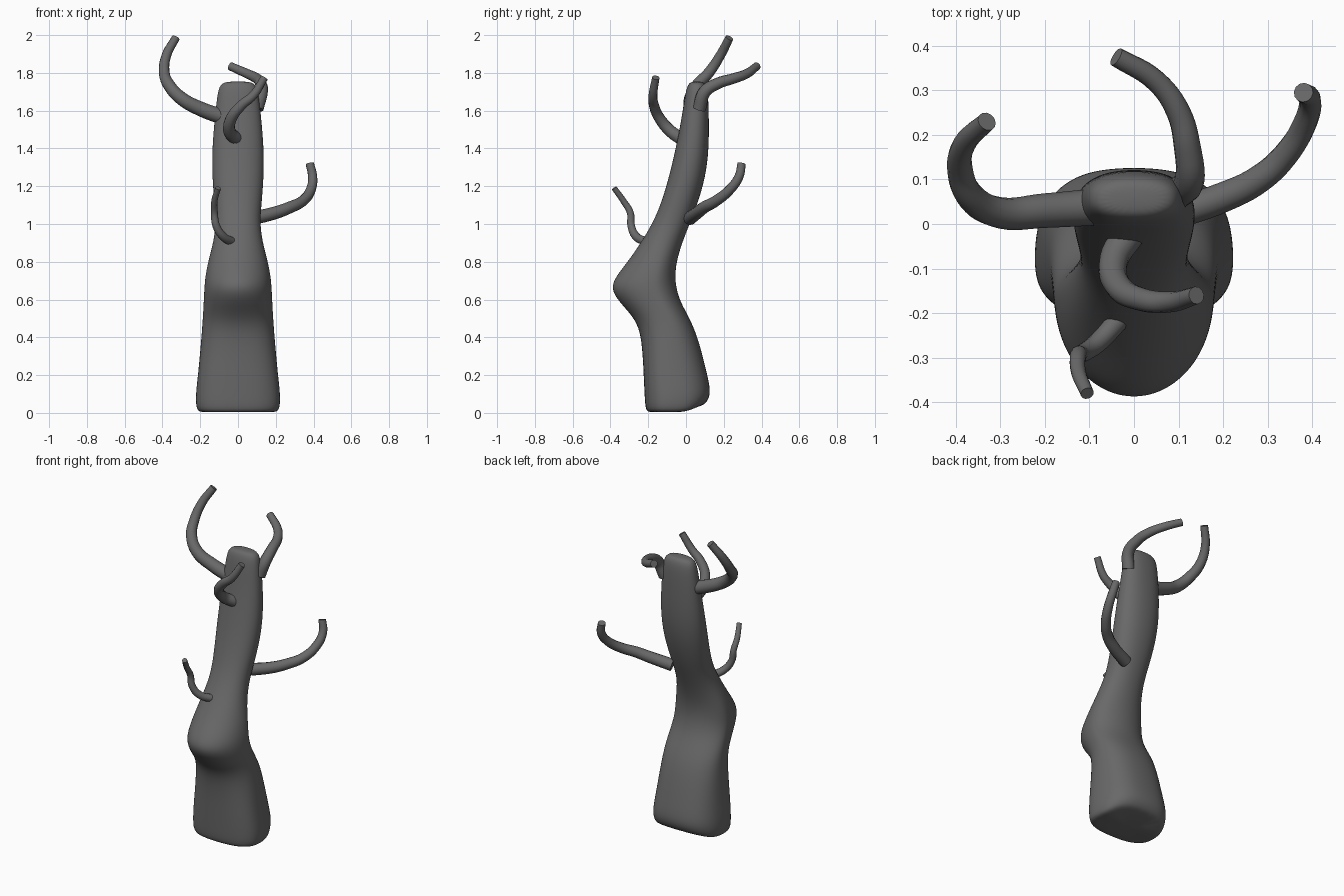
import bpy, bmesh, math
from mathutils import Vector

cube = bpy.data.objects.get("Cube")
if cube:
    bpy.data.objects.remove(cube, do_unlink=True)

bark = bpy.data.materials.new("dark grey bark")
bark.use_nodes = True
colour = (0.14, 0.14, 0.14, 1)
bark.diffuse_color = colour
shader = bark.node_tree.nodes["Principled BSDF"]
shader.inputs["Base Color"].default_value = colour
shader.inputs["Roughness"].default_value = 0.9

SIDES = 24


def signed_power(value, exponent):
    return math.copysign(abs(value) ** exponent, value)


def trunk_ring(bm, height, half_width, front, back, squareness, widest, tilt):
    """One horizontal rounded section; widest is where along its depth it is broadest."""
    middle = front + (back - front) * widest
    ring = []
    for i in range(SIDES):
        angle = math.tau * i / SIDES
        x = half_width * signed_power(math.cos(angle), 2 / squareness)
        side = signed_power(math.sin(angle), 2 / squareness)
        y = middle + side * (back - middle if side > 0 else middle - front)
        ring.append(bm.verts.new((x, y, height + tilt * max(0, y))))
    return ring


def make_trunk(sections):
    bm = bmesh.new()
    rings = [trunk_ring(bm, *section) for section in sections]
    for low, high in zip(rings, rings[1:]):
        for i in range(SIDES):
            j = (i + 1) % SIDES
            bm.faces.new((low[i], low[j], high[j], high[i]))
    bm.faces.new(reversed(rings[0]))
    bm.faces.new(rings[-1])
    mesh = bpy.data.meshes.new("trunk")
    bm.to_mesh(mesh)
    bm.free()
    mesh.shade_smooth()
    mesh.materials.append(bark)
    trunk = bpy.data.objects.new("trunk", mesh)
    bpy.context.collection.objects.link(trunk)
    smooth = trunk.modifiers.new("smooth bark", "SUBSURF")
    smooth.levels = smooth.render_levels = 2
    return trunk


def make_branch(name, thick, thin, path):
    """A curved limb that tapers from thick to thin along the path."""
    curve = bpy.data.curves.new(name, "CURVE")
    curve.dimensions = "3D"
    curve.bevel_depth = 1
    curve.bevel_resolution = 4
    curve.resolution_u = 6
    curve.use_fill_caps = True
    spline = curve.splines.new("BEZIER")
    spline.bezier_points.add(len(path) - 1)
    for i, (point, place) in enumerate(zip(spline.bezier_points, path)):
        point.co = Vector(place)
        point.handle_left_type = point.handle_right_type = "AUTO"
        point.radius = thick + (thin - thick) * i / (len(path) - 1)
    curve.materials.append(bark)
    branch = bpy.data.objects.new(name, curve)
    bpy.context.collection.objects.link(branch)
    bpy.ops.object.select_all(action="DESELECT")
    branch.select_set(True)
    bpy.context.view_layer.objects.active = branch
    bpy.ops.object.convert(target="MESH")
    bpy.ops.object.shade_smooth_by_angle(angle=math.radians(50))


# Trunk sections: height, half width, front, back, squareness, widest, tilt
make_trunk([
    (0, .19, -.19, .08, 2.6, .4, .4),
    (.01, .222, -.215, .11, 2.6, .4, .4),
    (.09, .227, -.22, .135, 2.6, .4, .1),
    (.2, .213, -.225, .115, 2.6, .4, 0),
    (.4, .195, -.235, .065, 2.4, .5, 0),
    (.5, .188, -.27, .02, 2.2, .6, 0),
    (.59, .183, -.36, -.03, 2, .65, 0),
    (.66, .18, -.4, -.05, 2, .65, 0),
    (.72, .175, -.375, -.057, 2, .65, 0),
    (.8, .16, -.31, -.05, 2, .6, 0),
    (.9, .132, -.24, -.02, 2.1, .5, 0),
    (1, .117, -.18, .02, 2.2, .5, 0),
    (1.1, .125, -.135, .06, 2.2, .5, 0),
    (1.25, .138, -.09, .105, 2.2, .5, 0),
    (1.4, .138, -.055, .122, 2.2, .5, 0),
    (1.55, .125, -.025, .122, 2.3, .5, 0),
    (1.69, .11, -.005, .118, 2.4, .5, 0),
    (1.74, .095, .01, .105, 2.4, .5, 0),
    (1.755, .06, .03, .085, 2.4, .5, 0),
])

# Limbs, from the trunk outwards
make_branch("upper_right_branch", .042, .022, [
    (-.06, .04, 1.56), (-.2, .03, 1.61), (-.3, .025, 1.665), (-.365, .06, 1.735),
    (-.39, .12, 1.8), (-.38, .18, 1.89), (-.33, .23, 1.985)])
make_branch("lower_left_branch", .036, .022, [
    (.08, .02, 1.03), (.2, .06, 1.06), (.28, .1, 1.09), (.34, .155, 1.12),
    (.385, .23, 1.18), (.395, .28, 1.25), (.38, .295, 1.32)])
make_branch("top_back_branch", .036, .022, [
    (.1, .07, 1.61), (.125, .1, 1.7), (.12, .17, 1.745),
    (.1, .25, 1.77), (.05, .32, 1.795), (-.04, .375, 1.835)])
make_branch("upper_front_branch", .036, .02, [
    (-.01, -.02, 1.45), (-.045, -.08, 1.49), (-.035, -.14, 1.56),
    (.02, -.17, 1.63), (.08, -.175, 1.68), (.14, -.16, 1.775)])
make_branch("front_twig", .024, .015, [
    (-.03, -.21, .905), (-.08, -.265, .935), (-.115, -.29, .99),
    (-.125, -.295, 1.06), (-.125, -.33, 1.12), (-.105, -.38, 1.19)])
